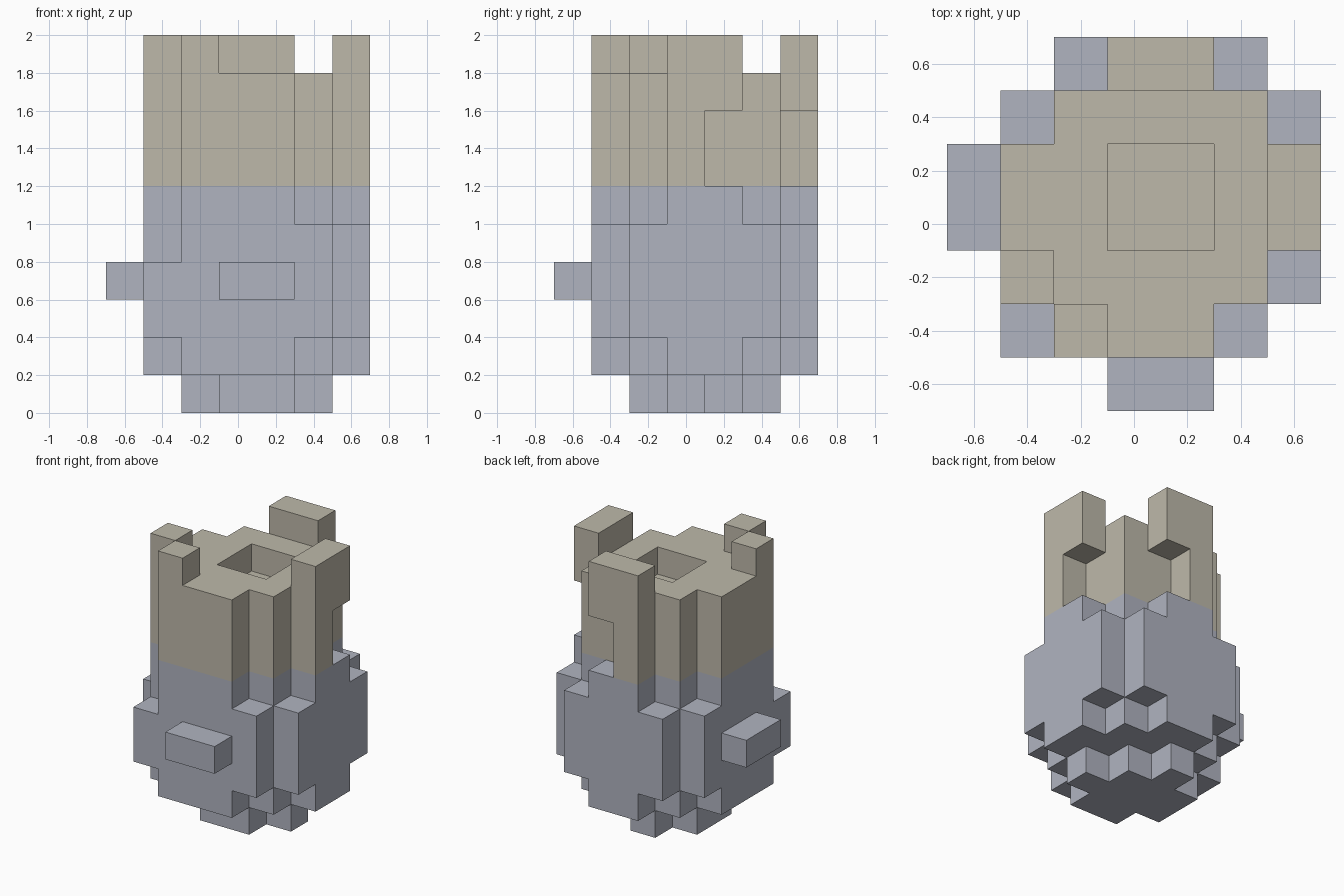
import bpy, bmesh
from mathutils import Vector

if "Cube" in bpy.data.objects:
    bpy.data.objects.remove(bpy.data.objects["Cube"])

U = 0.2                              # edge of one block
ORIGIN = Vector((-0.5, -0.5, 0.0))   # corner of block (0, 0, 0)


def material(name, rgb):
    m = bpy.data.materials.new(name)
    m.use_nodes = True
    m.diffuse_color = (*rgb, 1)
    bsdf = next(n for n in m.node_tree.nodes if n.type == 'BSDF_PRINCIPLED')
    bsdf.inputs["Base Color"].default_value = (*rgb, 1)
    bsdf.inputs["Roughness"].default_value = 0.9
    return m


grey = material("blue_grey", (0.434, 0.456, 0.527))
tan = material("stone_tan", (0.515, 0.485, 0.402))


def rect(x0, x1, y0, y1):
    """Plan cells in an inclusive rectangle."""
    return {(x, y) for x in range(x0, x1 + 1) for y in range(y0, y1 + 1)}


def mirrored(cells):
    """Mirror plan cells across the x = y diagonal."""
    return cells | {(y, x) for x, y in cells}


def layers(plan, z0, z1):
    """Stack a plan from layer z0 to z1 inclusive."""
    return {(x, y, z) for x, y in plan for z in range(z0, z1 + 1)}


# Plans
corners = {(x, y) for x in (0, 5) for y in (0, 5)}
wide = rect(0, 5, 0, 5) - corners
narrow = rect(1, 4, 1, 4) | mirrored(rect(0, 5, 2, 3) | {(1, 0)})
foot = mirrored(rect(1, 4, 2, 3)) - mirrored({(4, 3)})
well = rect(2, 3, 2, 3)
windows = mirrored({(5, 3)})
posts = mirrored({(5, 2), (5, 3)})
stubs = mirrored({(1, 0)})
nubs = mirrored({(-1, 2), (-1, 3)})

# Parts: blocks and colour
parts = {
    "foot": (layers(foot, 0, 0), grey),
    "lower_rim": (layers(narrow, 1, 1), grey),
    "belly": (layers(wide, 2, 4) | layers({(0, 0)}, 2, 3), grey),
    "side_nubs": (layers(nubs, 3, 3), grey),
    "waist": (layers(narrow, 5, 5), grey),
    "upper_wall": (layers(narrow - windows, 6, 7)
                   | layers(narrow - well, 8, 8), tan),
    "tall_posts": (layers(posts, 9, 9), tan),
    "short_posts": (layers(stubs, 9, 9), tan),
}
solid = set().union(*(cells for cells, _ in parts.values()))


def build(name, cells, mat):
    """Make the outer skin of one part and merge its flat areas."""
    bm = bmesh.new()
    for cell in sorted(cells):
        centre = Vector(cell) + Vector((0.5, 0.5, 0.5))
        for axis in range(3):
            for sign in (-1, 1):
                n = Vector((0, 0, 0))
                n[axis] = sign
                if tuple(int(c + d) for c, d in zip(cell, n)) in solid:
                    continue
                s = Vector((0, 0, 0))
                s[(axis + 1) % 3] = 0.5
                t = n.cross(s)
                mid = centre + n * 0.5
                ring = (mid - s - t, mid + s - t, mid + s + t, mid - s + t)
                bm.faces.new([bm.verts.new(ORIGIN + p * U) for p in ring])
    bmesh.ops.remove_doubles(bm, verts=bm.verts[:], dist=0.001)
    bmesh.ops.dissolve_limit(bm, angle_limit=0.02, verts=bm.verts[:],
                             edges=bm.edges[:])
    mesh = bpy.data.meshes.new(name)
    bm.to_mesh(mesh)
    bm.free()
    mesh.materials.append(mat)
    bpy.context.collection.objects.link(bpy.data.objects.new(name, mesh))


for part_name, (blocks, colour) in parts.items():
    build(part_name, blocks, colour)
